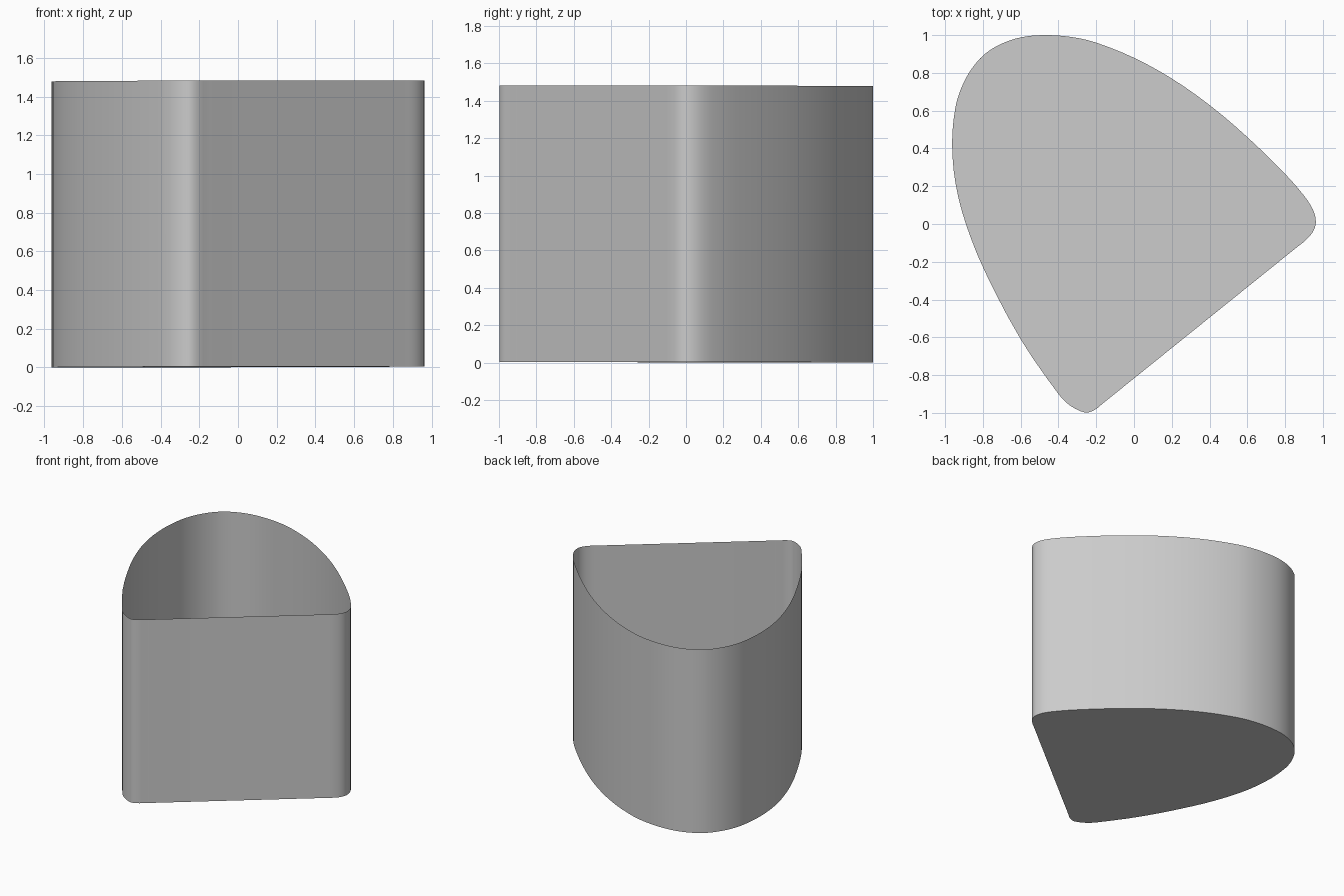
import bpy, bmesh, math
from mathutils import Vector

if "Cube" in bpy.data.objects:
    bpy.data.objects.remove(bpy.data.objects["Cube"])

# Rounded teardrop outline, starting and ending on the flat panel
PTS = [(0.86, -0.125), (0.91, -0.085), (0.948, -0.04), (0.963, 0.01), (0.948, 0.075),
       (0.90, 0.15), (0.80, 0.265), (0.60, 0.46), (0.40, 0.63), (0.20, 0.77), (0.0, 0.88),
       (-0.20, 0.96), (-0.33, 0.99), (-0.465, 1.0), (-0.59, 0.99), (-0.70, 0.955),
       (-0.79, 0.90), (-0.857, 0.825), (-0.908, 0.735), (-0.945, 0.62), (-0.963, 0.43),
       (-0.945, 0.215), (-0.89, 0.0), (-0.79, -0.25), (-0.60, -0.61), (-0.40, -0.90),
       (-0.34, -0.96), (-0.26, -0.998), (-0.21, -0.985), (-0.165, -0.95), (-0.115, -0.91)]
HEIGHT = 1.478


def smooth_outline(pts, steps):
    """Hermite curve whose tangents are scaled by segment length."""
    p = [Vector(q) for q in pts]
    n = len(p)
    tan = [(p[min(i + 1, n - 1)] - p[max(i - 1, 0)]).normalized() for i in range(n)]
    out = []
    for i in range(n - 1):
        d = (p[i + 1] - p[i]).length
        for k in range(steps):
            t = k / steps
            out.append(p[i] * (2*t**3 - 3*t**2 + 1) + tan[i] * d * (t**3 - 2*t**2 + t)
                       + p[i + 1] * (3*t**2 - 2*t**3) + tan[i + 1] * d * (t**3 - t**2))
    return out + [p[-1]]


def lift(q):
    """Very slight tilt, raising the flat panel side."""
    return 0.0026 * max(0.0, q.dot(Vector((0.637, -0.771))) + 1.2)


# Open-topped thin shell: floor plus a single wall
bm = bmesh.new()
outline = smooth_outline(PTS, 3)
low = [bm.verts.new((q.x, q.y, lift(q))) for q in outline]
high = [bm.verts.new((q.x, q.y, HEIGHT + lift(q))) for q in outline]
n = len(outline)
for i in range(n):
    j = (i + 1) % n
    bm.faces.new((low[i], low[j], high[j], high[i]))
bm.faces.new(low[::-1])

mesh = bpy.data.meshes.new("open_bin")
bm.to_mesh(mesh)
bm.free()
obj = bpy.data.objects.new("open_bin", mesh)
bpy.context.collection.objects.link(obj)
bpy.context.view_layer.objects.active = obj
obj.select_set(True)
bpy.ops.object.shade_smooth_by_angle(angle=math.radians(35))
